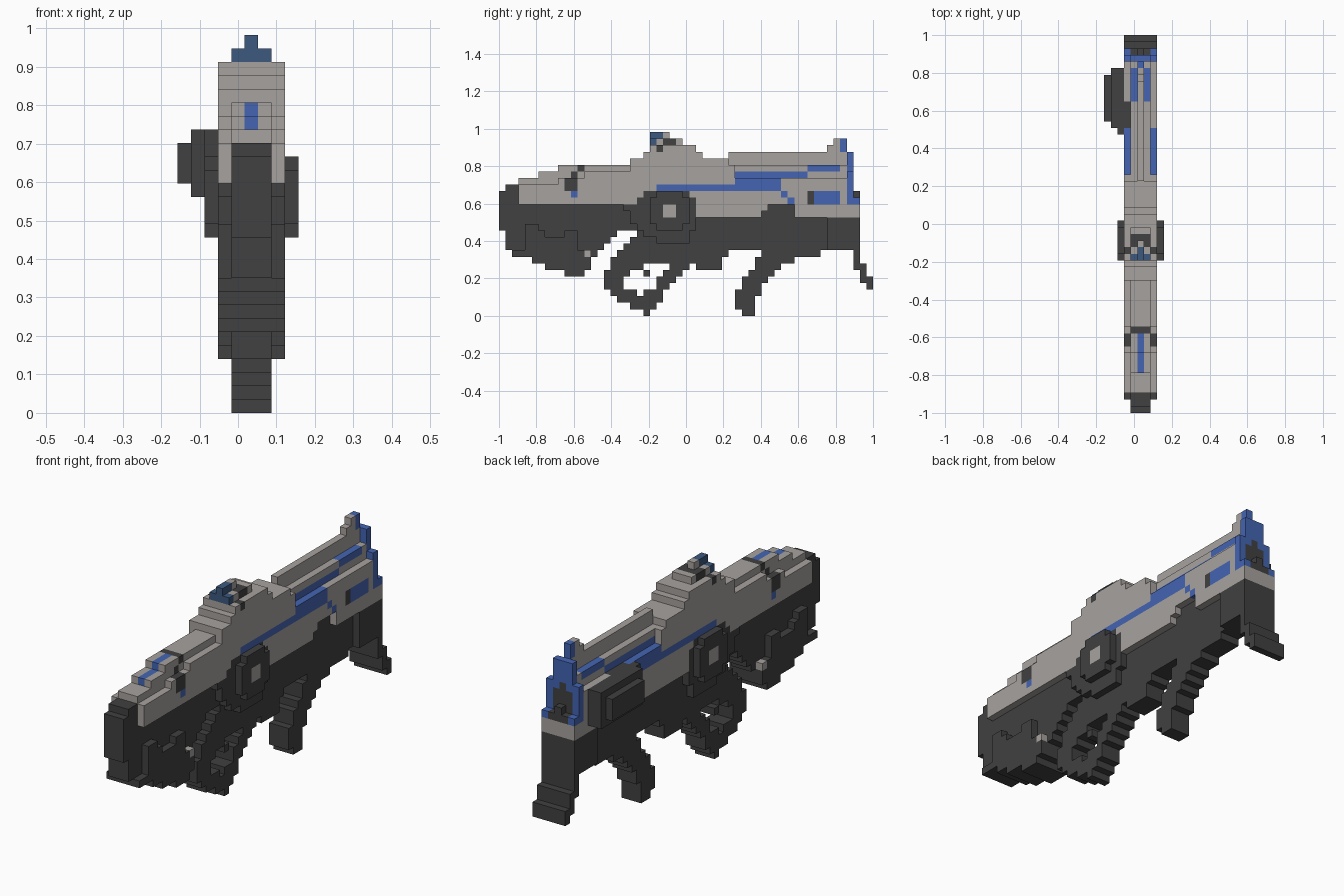
import bpy, bmesh

cube = bpy.data.objects.get("Cube")
if cube:
    bpy.data.objects.remove(cube, do_unlink=True)

V = 2 / 57  # size of one block


def material(name, rgb):
    m = bpy.data.materials.new(name)
    m.use_nodes = True
    m.diffuse_color = (*rgb, 1)
    bsdf = next(n for n in m.node_tree.nodes if n.type == 'BSDF_PRINCIPLED')
    bsdf.inputs["Base Color"].default_value = (*rgb, 1)
    bsdf.inputs["Roughness"].default_value = 0.8
    return m


GREY = material("warm grey", (0.39, 0.362, 0.345))
DARK = material("charcoal", (0.052, 0.052, 0.052))
BLUE = material("bright blue", (0.058, 0.13, 0.45))
STEEL = material("steel blue", (0.045, 0.10, 0.21))

# Column ranges across the width
FULL, INNER, MID = [(3, 8)], [(4, 7)], [(5, 6)]
SKIN = [(3, 4), (7, 8)]
FLANK = [(4, 5), (6, 7)]
BOSS = [(2, 3), (8, 9)]

cells = {}  # block -> part name; later parts replace earlier ones
parts = {}  # part name -> material


def fill(name, mat, cols, boxes):
    """Fill boxes (y0, y1, z0, z1) over the given column ranges."""
    parts[name] = mat
    for a, b in cols:
        for y0, y1, z0, z1 in boxes:
            for i in range(a, b):
                for j in range(y0, y1):
                    for k in range(z0, z1):
                        cells[i, j, k] = name


def rows(name, mat, cols, spans):
    """Fill one layer of height per entry, each a list of (y0, y1)."""
    for k, row in enumerate(spans):
        fill(name, mat, cols, [(a, b, k, k + 1) for a, b in row])


# Grey upper shell with the stepped hump, notched low at the rear
fill("upper_shell", GREY, FULL, [
    (3, 9, 17, 20), (9, 13, 17, 21), (13, 36, 17, 22), (20, 36, 22, 23),
    (20, 35, 23, 24), (22, 31, 24, 25), (23, 30, 25, 26), (30, 54, 17, 21),
    (30, 40, 15, 17), (40, 41, 16, 17), (45, 54, 15, 17)])
fill("upper_shell", GREY, INNER, [
    (3, 6, 20, 21), (6, 9, 20, 22), (9, 21, 20, 23), (32, 53, 21, 23),
    (26, 28, 26, 27)])
fill("rear_ridge", GREY, MID, [(35, 53, 23, 25), (50, 51, 25, 26), (51, 52, 25, 27)])

# Dark lower frame: narrow core, wide around the bosses and at the rear post
fill("lower_frame", DARK, INNER, [
    (2, 5, 9, 17), (5, 7, 8, 17), (7, 10, 7, 17), (10, 13, 6, 17),
    (13, 14, 7, 17), (14, 15, 9, 17), (15, 16, 10, 17), (16, 17, 11, 17),
    (17, 18, 12, 17), (18, 30, 13, 17), (29, 30, 8, 13), (30, 34, 7, 13),
    (34, 35, 9, 13), (30, 50, 10, 17)])
fill("lower_frame", DARK, FULL, [
    (19, 30, 16, 17), (20, 30, 14, 17), (21, 30, 13, 18), (22, 29, 12, 19),
    (24, 29, 11, 12)])
fill("rear_post", DARK, FULL, [(50, 55, 10, 15)])
fill("muzzle", DARK, INNER, [(0, 1, 13, 19), (1, 3, 10, 20)])

# Raised plates low on the front, with a stepped underside
fill("front_plate", DARK, FULL, [
    (2, 4, 9, 10), (4, 5, 9, 14), (5, 6, 8, 14), (6, 7, 8, 13), (7, 10, 7, 12),
    (10, 12, 6, 13), (12, 13, 6, 10), (13, 14, 7, 10)])

# Looped front grip
rows("loop_grip", DARK, INNER, [
    [(22, 23)], [(20, 24)], [(18, 25)], [(17, 21), (22, 25)],
    [(16, 19), (24, 26)], [(16, 19), (24, 27)], [(16, 20), (22, 23), (25, 28)],
    [(17, 22), (26, 29)], [(17, 29)], [(18, 29)], [(19, 29)], [(20, 29)], [(21, 29)]])

# Rear grip
rows("rear_grip", DARK, INNER, [
    [(37, 39)], [(36, 39)], [(36, 39)], [(36, 40)], [(37, 40)],
    [(37, 41)], [(38, 42)], [(39, 43)], [(39, 45)], [(40, 49)]])

# Butt foot
fill("butt_foot", DARK, FULL, [(54, 55, 7, 10), (55, 56, 5, 8), (56, 57, 4, 6)])

# Round bosses with a pale centre on both sides
fill("side_boss", DARK, BOSS, [(23, 29, 14, 18), (24, 28, 13, 19)])
fill("boss_centre", GREY, BOSS, [(25, 27, 15, 17)])

# Blue side stripes and panels
fill("side_stripe", BLUE, SKIN, [
    (24, 36, 19, 20), (36, 43, 19, 21), (43, 44, 18, 19), (44, 45, 17, 18)])
fill("upper_stripe", BLUE, FLANK, [(36, 47, 21, 22), (47, 52, 22, 23)])
fill("rear_panel", BLUE, SKIN, [(48, 52, 17, 19)])
fill("rear_panel_end", DARK, SKIN, [(47, 48, 17, 19)])

# Side magazine
fill("side_magazine", DARK, [(3, 4)], [(43, 47, 20, 21)])
fill("side_magazine", DARK, [(2, 3)], [(42, 52, 16, 21)])
fill("side_magazine", DARK, [(1, 2)], [(43, 52, 16, 21)])
fill("side_magazine", DARK, [(0, 1)], [(44, 51, 17, 20)])

# Blue front ridge and dark trim around it
fill("front_ridge", BLUE, MID, [(6, 9, 21, 22), (9, 12, 21, 23)])
fill("front_trim", DARK, INNER, [(12, 13, 22, 23)])
fill("front_trim", DARK, FLANK, [(11, 12, 21, 22)])
fill("front_trim", DARK, SKIN, [(10, 11, 19, 21), (11, 12, 19, 21)])
fill("front_light", BLUE, SKIN, [(11, 12, 18, 19)])
fill("frame_pin", GREY, SKIN, [(13, 14, 9, 10)])

# Sight on the hump
fill("sight", STEEL, INNER, [(23, 24, 26, 27)])
fill("sight", STEEL, MID, [(23, 25, 27, 28), (24, 25, 26, 27)])
fill("sight_side", GREY, FLANK, [(24, 25, 26, 27)])
fill("sight_tip", GREY, MID, [(25, 26, 27, 28)])
fill("sight_trim", DARK, INNER, [(25, 27, 26, 27)])
fill("sight_trim", DARK, SKIN, [(24, 25, 25, 26)])

# Blue back plate with a dark port
fill("back_plate", BLUE, FULL, [(53, 54, 17, 22)])
fill("back_plate", BLUE, INNER, [(53, 54, 22, 25)])
fill("back_plate", BLUE, MID, [(52, 53, 25, 27)])
fill("back_collar", GREY, FULL, [(54, 55, 15, 17)])
fill("back_plate", BLUE, SKIN, [(54, 55, 17, 18)])
fill("back_port", DARK, INNER, [(54, 55, 17, 18), (53, 54, 18, 21)])
fill("back_port", DARK, MID, [(54, 55, 18, 19), (53, 54, 21, 22)])

# Corners of each block face, wound outwards
FACES = {
    (1, 0, 0): ((1, 0, 0), (1, 1, 0), (1, 1, 1), (1, 0, 1)),
    (-1, 0, 0): ((0, 0, 0), (0, 0, 1), (0, 1, 1), (0, 1, 0)),
    (0, 1, 0): ((0, 1, 0), (0, 1, 1), (1, 1, 1), (1, 1, 0)),
    (0, -1, 0): ((0, 0, 0), (1, 0, 0), (1, 0, 1), (0, 0, 1)),
    (0, 0, 1): ((0, 0, 1), (1, 0, 1), (1, 1, 1), (0, 1, 1)),
    (0, 0, -1): ((0, 0, 0), (0, 1, 0), (1, 1, 0), (1, 0, 0)),
}

# Turn each part into a mesh of its exposed block faces
for name, mat in parts.items():
    bm = bmesh.new()
    verts = {}
    for (i, j, k), owner in cells.items():
        if owner != name:
            continue
        for (dx, dy, dz), corners in FACES.items():
            if (i + dx, j + dy, k + dz) in cells:
                continue
            loop = []
            for cx, cy, cz in corners:
                p = (i + cx, j + cy, k + cz)
                if p not in verts:
                    verts[p] = bm.verts.new(
                        ((p[0] - 4.5) * V, (p[1] - 28.5) * V, p[2] * V))
                loop.append(verts[p])
            bm.faces.new(loop)
    mesh = bpy.data.meshes.new(name)
    bm.to_mesh(mesh)
    bm.free()
    mesh.materials.append(mat)
    bpy.context.collection.objects.link(bpy.data.objects.new(name, mesh))
